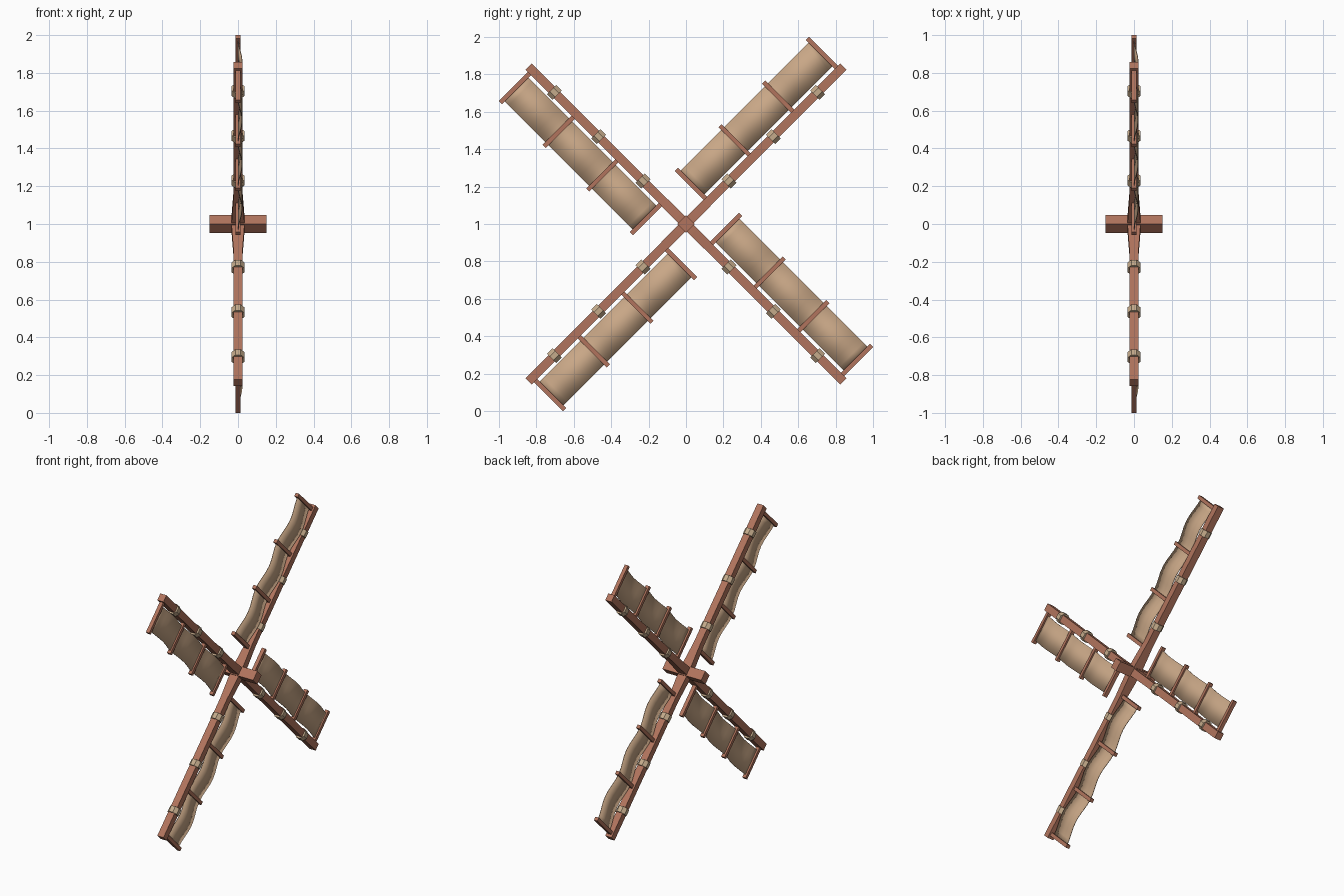
import bpy, bmesh, math
from mathutils import Matrix

if "Cube" in bpy.data.objects:
    bpy.data.objects.remove(bpy.data.objects["Cube"])


def material(name, rgb):
    m = bpy.data.materials.new(name)
    m.diffuse_color = (*rgb, 1)
    m.use_nodes = True
    m.node_tree.nodes["Principled BSDF"].inputs["Base Color"].default_value = m.diffuse_color
    return m


WOOD = material("red brown wood", (0.44, 0.175, 0.11))
CLOTH = material("tan canvas", (0.58, 0.385, 0.24))
ROPE = material("pale rope", (0.56, 0.41, 0.26))


def finish(bm, name, mat, turn):
    """Turn the part about the axle and lift it to hub height."""
    bmesh.ops.recalc_face_normals(bm, faces=bm.faces)
    bm.transform(Matrix.Translation((0, 0, 1)) @ Matrix.Rotation(turn, 4, 'X'))
    me = bpy.data.meshes.new(name)
    bm.to_mesh(me)
    bm.free()
    me.materials.append(mat)
    ob = bpy.data.objects.new(name, me)
    bpy.context.collection.objects.link(ob)
    return ob


def box(name, lo, hi, turn):
    bm = bmesh.new()
    bmesh.ops.create_cube(bm, size=1)
    for v in bm.verts:
        v.co = [(a + b) / 2 + c * (b - a) for a, b, c in zip(lo, hi, v.co)]
    return finish(bm, name, WOOD, turn)


def spar(turn):
    """Square beam along local y, thicker where it meets the hub."""
    bm = bmesh.new()
    rings = []
    for u, hx, hv in ((0.0, 0.034, 0.026), (0.06, 0.033, 0.026),
                      (0.2, 0.025, 0.024), (1.19, 0.024, 0.024)):
        rings.append([bm.verts.new((sx * hx, u, sv * hv))
                      for sx, sv in ((-1, -1), (1, -1), (1, 1), (-1, 1))])
    for a, b in zip(rings, rings[1:]):
        for i in range(4):
            j = (i + 1) % 4
            bm.faces.new((a[i], a[j], b[j], b[i]))
    bm.faces.new(rings[0])
    bm.faces.new(rings[-1])
    finish(bm, "spar", WOOD, turn)


def rope_band(u, turn):
    """Eight-sided band wrapped round the spar."""
    bm = bmesh.new()
    bmesh.ops.create_cone(bm, cap_ends=True, segments=8, radius1=0.038, radius2=0.038,
                          depth=0.042, matrix=Matrix.Translation((0, u, 0))
                          @ Matrix.Rotation(math.pi / 2, 4, 'X')
                          @ Matrix.Rotation(math.pi / 8, 4, 'Z'))
    finish(bm, "rope_band", ROPE, turn)


def sail(turn):
    """Canvas strip billowing between the battens."""
    bm = bmesh.new()
    n, prev = 24, None
    for i in range(n + 1):
        t = i / n
        x = 0.022 * math.sin(3 * math.pi * t) ** 2
        row = [bm.verts.new((x, 0.17 + 0.99 * t, v)) for v in (0.043, 0.222)]
        if prev:
            bm.faces.new((prev[0], row[0], row[1], prev[1]))
        prev = row
    for f in bm.faces:
        f.smooth = True
    ob = finish(bm, "sail", CLOTH, turn)
    mod = ob.modifiers.new("thickness", 'SOLIDIFY')
    mod.thickness = 0.004
    mod.offset = 0


# Axle block
box("axle", (-0.15, -0.033, -0.033), (0.15, 0.033, 0.033), math.pi / 4)

# Four identical blades
for k in range(4):
    turn = math.pi / 4 + k * math.pi / 2
    spar(turn)
    sail(turn)
    for i in range(4):
        u = 0.17 + 0.33 * i
        box("batten", (-0.013, u - 0.012, 0.02), (0.013, u + 0.012, 0.242), turn)
    for u in (0.325, 0.66, 0.995):
        rope_band(u, turn)
